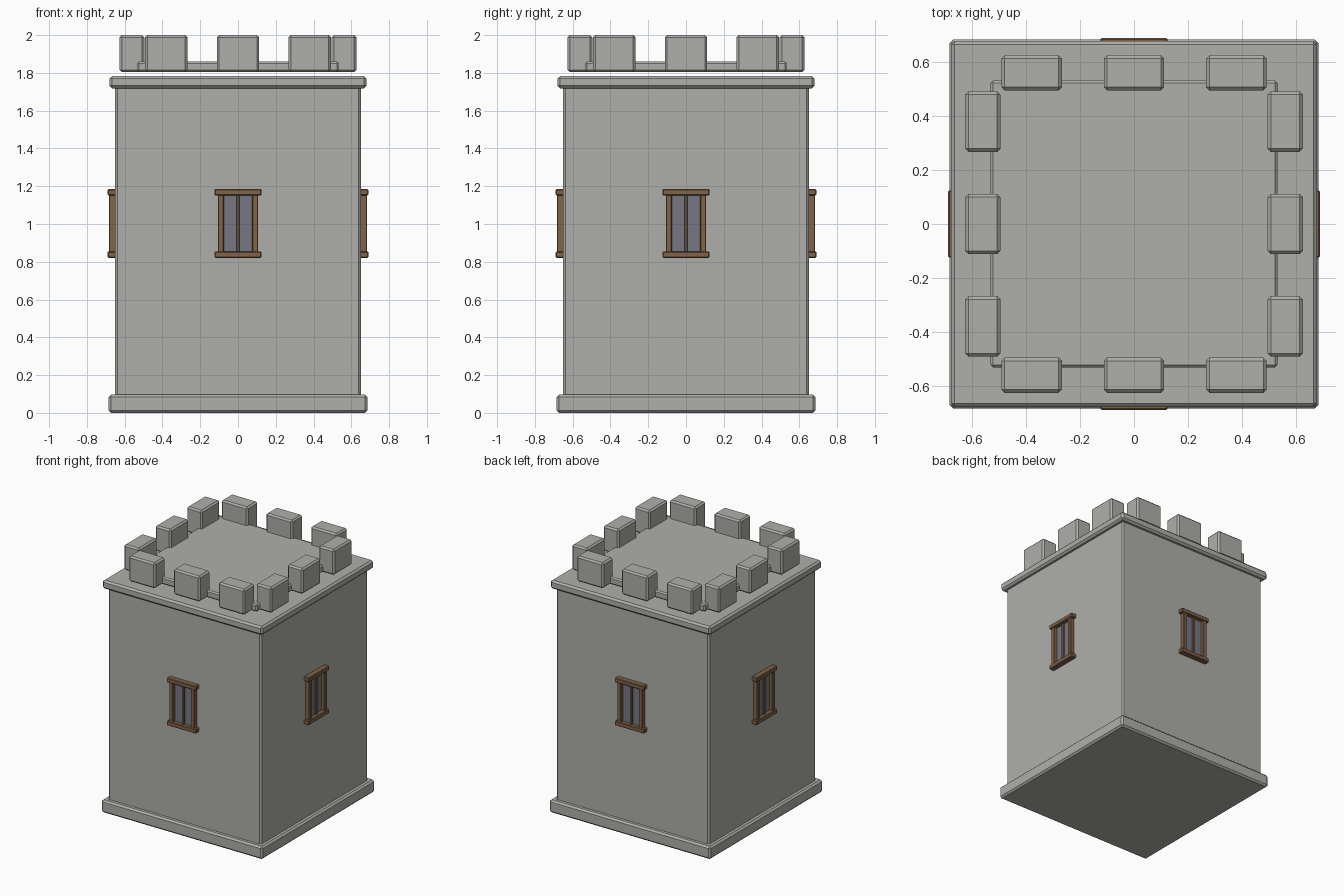
import bpy
import math
from mathutils import Matrix, Vector

cube = bpy.data.objects.get("Cube")
if cube:
    bpy.data.objects.remove(cube, do_unlink=True)


def make_material(name, rgb):
    mat = bpy.data.materials.new(name)
    mat.use_nodes = True
    color = (*rgb, 1)
    mat.diffuse_color = color
    mat.node_tree.nodes["Principled BSDF"].inputs["Base Color"].default_value = color
    return mat


stone = make_material("grey stone", (0.43, 0.43, 0.40))
wood = make_material("brown wood", (0.22, 0.125, 0.068))
glass = make_material("dull blue glass", (0.18, 0.185, 0.23))


def block(name, low, high, mat, bevel, turn=0):
    """Chamfered box between two corners, turned about the tower axis."""
    low, high = Vector(low), Vector(high)
    bpy.ops.mesh.primitive_cube_add(size=1)
    obj = bpy.context.object
    obj.name = name
    place = Matrix.Translation((low + high) / 2) @ Matrix.Diagonal((*(high - low), 1))
    obj.data.transform(Matrix.Rotation(turn, 4, "Z") @ place)
    obj.data.materials.append(mat)
    if bevel:
        mod = obj.modifiers.new("chamfer", "BEVEL")
        mod.width = bevel
        mod.segments = 1
    return obj


def slab(name, half, bottom, top, bevel):
    return block(name, (-half, -half, bottom), (half, half, top), stone, bevel)


# Tower body, foot, cornice and roof platform
slab("foot_course", 0.685, 0, 0.097, 0.013)
slab("tower_wall", 0.65, 0.03, 1.75, 0.012)
slab("cornice", 0.68, 1.718, 1.784, 0.014)
slab("roof_platform", 0.533, 1.804, 1.861, 0.01)

# Each side carries three merlons and one window
for side, turn in (("front", 0), ("left", math.pi / 2),
                   ("back", math.pi), ("right", -math.pi / 2)):
    for i in (-1, 0, 1):
        x = 0.38 * i
        block(f"{side}_merlon_{i + 2}", (x - 0.112, -0.627, 1.804),
              (x + 0.112, -0.496, 2), stone, 0.012, turn)

    # Window: pane, centre bar, jambs, lintel and sill
    block(f"{side}_window_pane", (-0.08, -0.659, 0.85),
          (0.08, -0.64, 1.155), glass, 0, turn)
    block(f"{side}_window_bar", (-0.009, -0.672, 0.85),
          (0.009, -0.64, 1.155), wood, 0.003, turn)
    for s in (-1, 1):
        x = 0.091 * s
        block(f"{side}_window_jamb_{'outer' if s > 0 else 'inner'}",
              (x - 0.016, -0.684, 0.85), (x + 0.016, -0.64, 1.155), wood, 0.004, turn)
    for part, z in (("lintel", 1.168), ("sill", 0.838)):
        block(f"{side}_window_{part}", (-0.125, -0.69, z - 0.017),
              (0.125, -0.64, z + 0.017), wood, 0.005, turn)
